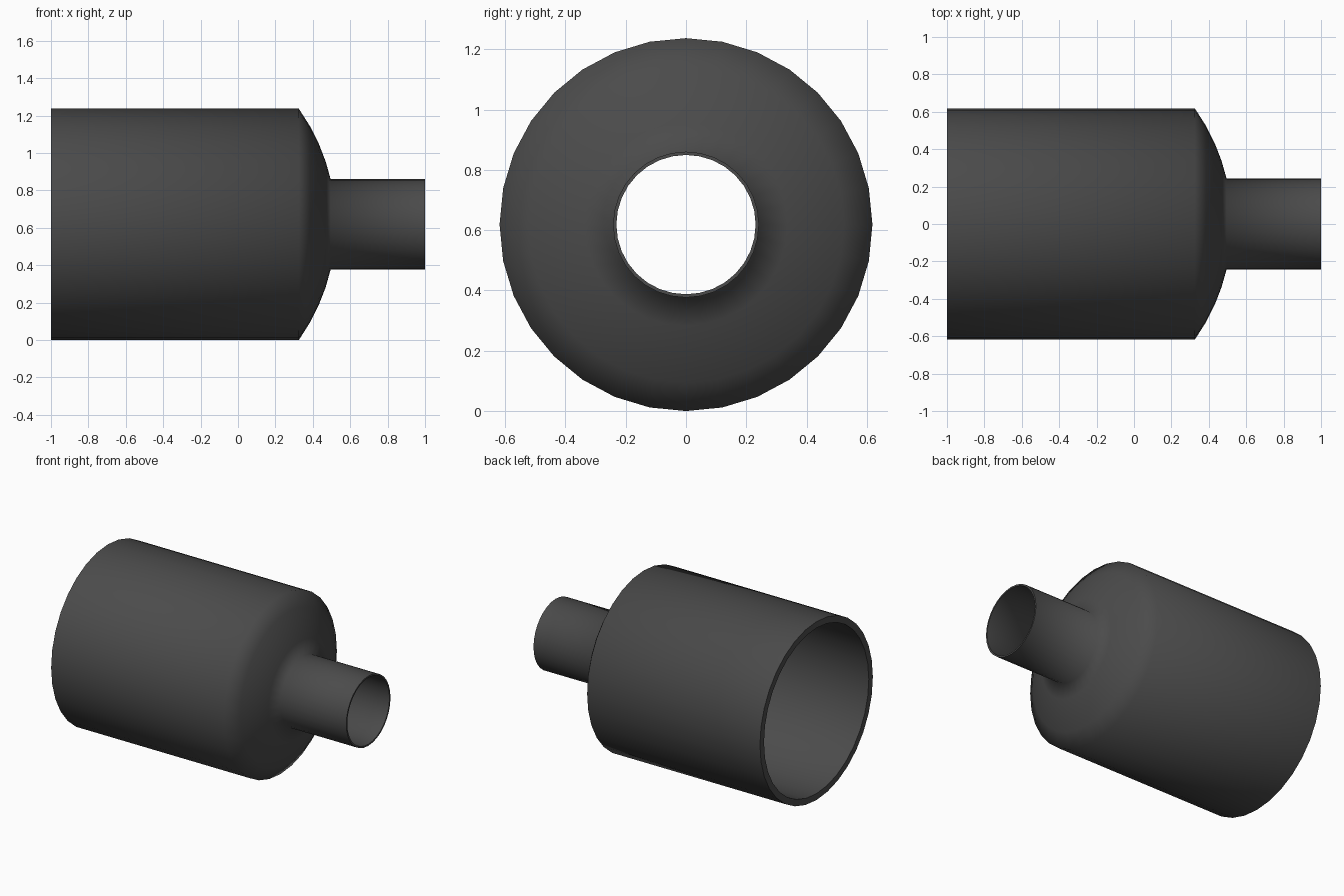
import bpy, bmesh
from math import sin, cos, tau, sqrt, radians

if "Cube" in bpy.data.objects:
    bpy.data.objects.remove(bpy.data.objects["Cube"])

SIDES = 32
R_BODY, R_NECK = 0.6185, 0.242
CZ = R_BODY


def dome(r0, r1, shift, n=5):
    # Spherical cap points on the tube axis, from radius r0 in to r1
    c, R = -0.543 + shift, 1.066 + shift * 0.0
    return [(c + sqrt(R * R - r * r), r)
            for r in (r0 + (r1 - r0) * i / (n - 1) for i in range(n))]


# Closed wall section: outer skin forwards, inner skin backwards
outer = [(-1, R_BODY)] + dome(R_BODY, R_NECK, 0) + [(1, R_NECK)]
inner = [(1, 0.231)] + dome(0.231, 0.574, -0.044) + [(-1, 0.574)]
profile = outer + inner

# Revolve the section around the x axis
bm = bmesh.new()
rings = []
for i in range(SIDES):
    a = tau * i / SIDES
    rings.append([bm.verts.new((x, r * cos(a), CZ + r * sin(a))) for x, r in profile])
for i in range(SIDES):
    p, q = rings[i], rings[(i + 1) % SIDES]
    for j in range(len(profile)):
        k = (j + 1) % len(profile)
        bm.faces.new((p[j], p[k], q[k], q[j]))
bmesh.ops.recalc_face_normals(bm, faces=bm.faces)
mesh = bpy.data.meshes.new("reducer_sleeve")
bm.to_mesh(mesh)
bm.free()

sleeve = bpy.data.objects.new("reducer_sleeve", mesh)
bpy.context.collection.objects.link(sleeve)

# Dark rubber colour
mat = bpy.data.materials.new("dark_grey")
mat.diffuse_color = (0.07, 0.07, 0.07, 1)
mat.use_nodes = True
mat.node_tree.nodes["Principled BSDF"].inputs["Base Color"].default_value = mat.diffuse_color
mesh.materials.append(mat)

# Smooth sides and neck join, sharp open rims
bpy.context.view_layer.objects.active = sleeve
sleeve.select_set(True)
bpy.ops.object.shade_smooth_by_angle(angle=radians(85))
